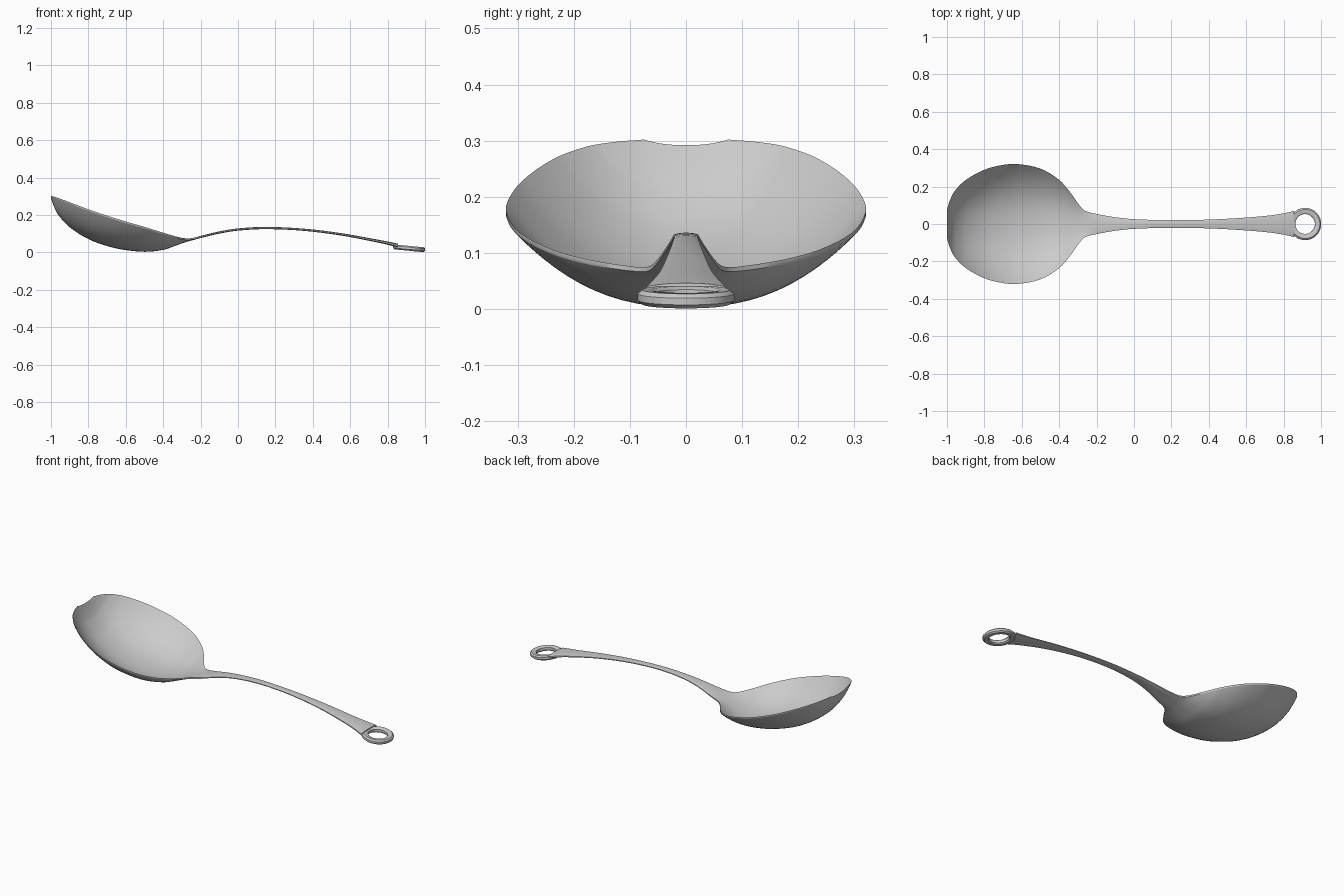
import bpy, bmesh, math
from mathutils import Matrix

if "Cube" in bpy.data.objects:
    bpy.data.objects.remove(bpy.data.objects["Cube"])

# stations along the spoon: x, half width, centre z, edge z (top surface), thickness
STATIONS = [
    (-1.0, .075, .292, .302, .004), (-.985, .125, .252, .298, .005),
    (-.96, .175, .205, .290, .006), (-.90, .235, .141, .268, .007),
    (-.80, .290, .079, .230, .008), (-.70, .316, .042, .196, .008),
    (-.62, .320, .023, .171, .008), (-.50, .296, .011, .136, .008),
    (-.40, .236, .021, .105, .008), (-.34, .168, .042, .087, .009),
    (-.29, .098, .061, .076, .010), (-.26, .070, .071, .075, .011),
    (-.20, .054, .088, .085, .012), (-.10, .036, .112, .109, .012),
    (.0, .026, .128, .125, .012), (.15, .021, .136, .133, .012),
    (.35, .022, .127, .124, .012), (.55, .031, .103, .100, .013),
    (.72, .045, .073, .069, .015), (.81, .059, .056, .051, .018),
    (.856, .070, .046, .040, .022),
]
SUB, HALF = 4, 16


def smooth_rows(rows, sub):
    """Catmull-Rom style (non-uniform in x) resampling of the stations."""
    def slope(i, k):
        a, b = rows[max(i - 1, 0)], rows[min(i + 1, len(rows) - 1)]
        return (b[k] - a[k]) / (b[0] - a[0])
    out = []
    for i in range(len(rows) - 1):
        a, b = rows[i], rows[i + 1]
        h = b[0] - a[0]
        for j in range(sub):
            t = j / sub
            vals = [a[0] + h * t]
            for k in range(1, 5):
                vals.append((2*t**3 - 3*t*t + 1) * a[k] + (t**3 - 2*t*t + t) * h * slope(i, k)
                            + (3*t*t - 2*t**3) * b[k] + (t**3 - t*t) * h * slope(i + 1, k))
            out.append(vals)
    return out + [list(rows[-1])]


def finish(bm, name, angle):
    bmesh.ops.recalc_face_normals(bm, faces=bm.faces)
    me = bpy.data.meshes.new(name)
    bm.to_mesh(me)
    bm.free()
    ob = bpy.data.objects.new(name, me)
    bpy.context.collection.objects.link(ob)
    bpy.ops.object.select_all(action='DESELECT')
    ob.select_set(True)
    bpy.context.view_layer.objects.active = ob
    bpy.ops.object.shade_smooth_by_angle(angle=math.radians(angle))
    return ob


def bridge(bm, a, b):
    n = len(a)
    for i in range(n):
        bm.faces.new((a[i], a[(i + 1) % n], b[(i + 1) % n], b[i]))


# bowl and handle: one closed loft
bm = bmesh.new()
loops = []
ts = [math.sin(math.pi / 2 * i / HALF) for i in range(-HALF, HALF + 1)]
for x, w, zc, ze, th in smooth_rows(STATIONS, SUB):
    top = [(x, w * t, zc + (ze - zc) * abs(t) ** 2.4) for t in ts]
    # underside: even shell under the bowl, rounded under the handle
    rnd = min(max((x + .35) / .2, 0), 1)
    under = [(x, y, z - th * (1 - .6 * rnd * abs(t) ** 3)) for (_, y, z), t in zip(top, ts)]
    loops.append([bm.verts.new(p) for p in top + under[::-1]])
for a, b in zip(loops, loops[1:]):
    bridge(bm, a, b)
bm.faces.new(loops[0])
bm.faces.new(loops[-1])
finish(bm, "bowl_and_handle", 50)

# hanging ring: bevelled profile turned round a slightly tilted axis
PROFILE = [(.053, -.008), (.059, -.014), (.078, -.014), (.086, -.007),
           (.086, .005), (.078, .012), (.061, .012), (.053, .007)]
bm = bmesh.new()
N = 40
tilt = Matrix.Translation((.915, 0, .0225)) @ Matrix.Rotation(math.radians(5.5), 4, 'Y')
rings = [[bm.verts.new(tilt @ Matrix.Rotation(2 * math.pi * i / N, 4, 'Z')
                       @ Matrix.Translation((r, 0, z)).to_translation()) for r, z in PROFILE]
         for i in range(N)]
for i in range(N):
    bridge(bm, rings[i], rings[(i + 1) % N])
finish(bm, "hanging_ring", 40)
